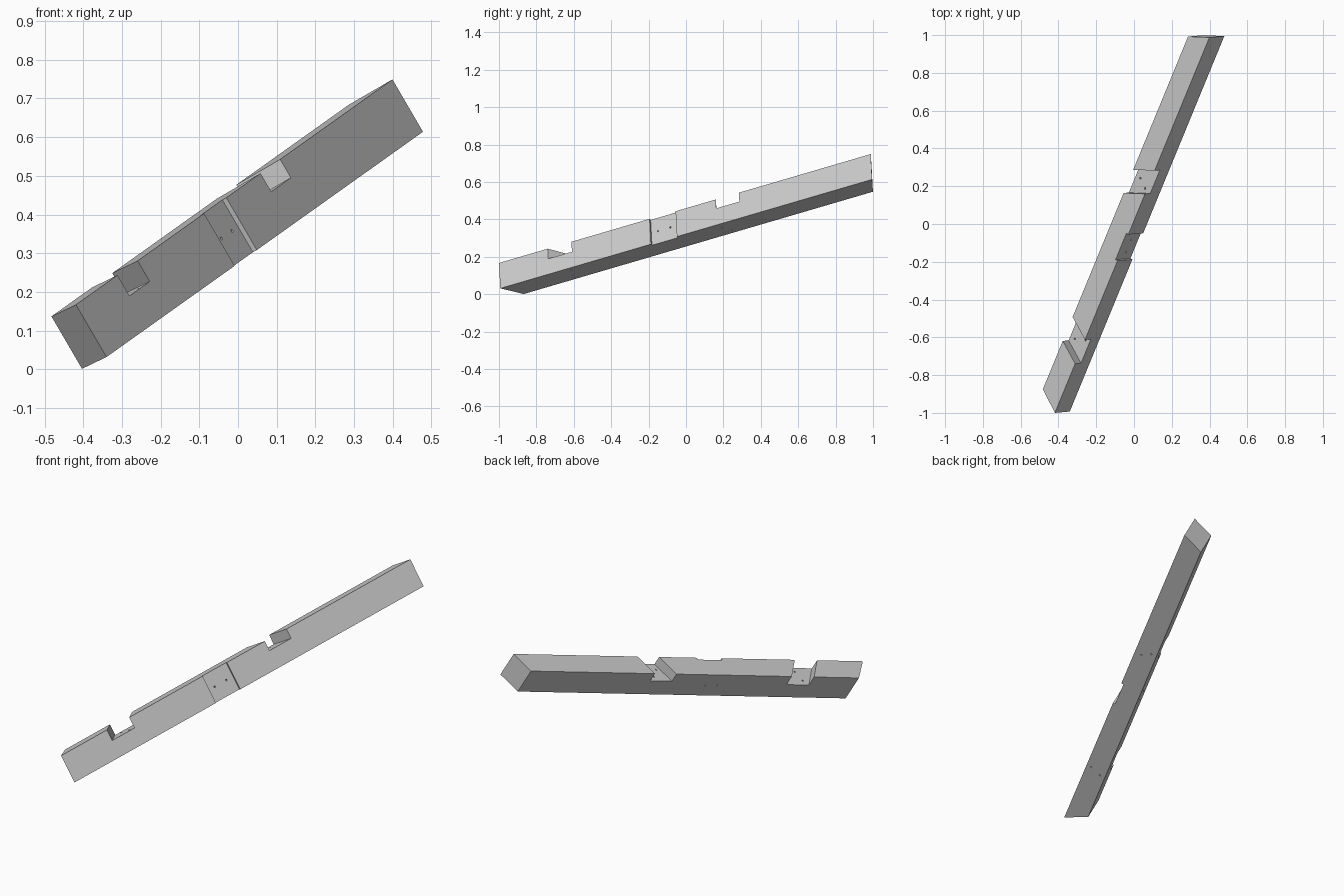
import bpy, bmesh, math
from mathutils import Matrix, Vector

if "Cube" in bpy.data.objects:
    bpy.data.objects.remove(bpy.data.objects["Cube"], do_unlink=True)

LENGTH, THICK, HEIGHT = 2.227, 0.119, 0.157
LOW_SKEW, HIGH_SKEW = 0.68, -0.46      # slant of the cuts across the thickness
E = 0.03                               # cutter overshoot

timber = bpy.data.materials.new("plain_grey")
timber.use_nodes = True
grey = (0.6, 0.6, 0.6, 1)
timber.diffuse_color = grey
timber.node_tree.nodes["Principled BSDF"].inputs["Base Color"].default_value = grey


def make_object(name, bm):
    bmesh.ops.recalc_face_normals(bm, faces=bm.faces)
    mesh = bpy.data.meshes.new(name)
    bm.to_mesh(mesh)
    bm.free()
    mesh.materials.append(timber)
    ob = bpy.data.objects.new(name, mesh)
    bpy.context.collection.objects.link(ob)
    return ob


def slanted_block(name, x, y, z, skew=(0, 0)):
    """Box from ranges; each x end slides along with y by its skew."""
    bm = bmesh.new()
    bmesh.ops.create_cube(bm, size=1)
    for v in bm.verts:
        i, j, k = (int(c > 0) for c in v.co)
        v.co = (x[i] + skew[i] * y[j], y[j], z[k])
    return make_object(name, bm)


def drill(name, centre, axis):
    bm = bmesh.new()
    turn = Matrix.Rotation(math.pi / 2, 4, 'X') if axis == 'Y' else Matrix()
    bmesh.ops.create_cone(bm, cap_ends=True, segments=16, radius1=0.0045, radius2=0.0045,
                          depth=0.5, matrix=Matrix.Translation(centre) @ turn)
    return make_object(name, bm)


# Beam with slanted ends, lying along local x with its top at z = 0
beam = slanted_block("beam", (0, LENGTH), (0, THICK), (-HEIGHT, 0), (LOW_SKEW, HIGH_SKEW))

# Two slanted notches in the top and a shallow housing across the front
across = (-E, THICK + E)
cutters = [
    slanted_block("low_notch", (0.292, 0.434), across, (-0.062, E), (0.63, 0.63)),
    slanted_block("high_notch", (1.299, 1.437), across, (-0.055, E), (HIGH_SKEW, HIGH_SKEW)),
    slanted_block("front_housing", (0.902, 1.058), (-E, 0.013), (-HEIGHT - E, E)),
]

# Peg holes: through the notch floors and through the housing
for x, y in ((0.391, 0.089), (0.414, 0.027), (1.345, 0.089), (1.308, 0.04)):
    cutters.append(drill("notch_peg_hole", (x, y, 0), 'Z'))
for x in (0.942, 1.016):
    cutters.append(drill("housing_peg_hole", (x, 0, -0.081), 'Y'))

for cutter in cutters:
    cutter.hide_render = True
    mod = beam.modifiers.new(cutter.name, 'BOOLEAN')
    mod.operation, mod.solver, mod.object = 'DIFFERENCE', 'EXACT', cutter

# Bake the cuts, then drop the cutters
bpy.context.view_layer.update()
cut = bpy.data.meshes.new_from_object(beam.evaluated_get(bpy.context.evaluated_depsgraph_get()))
beam.modifiers.clear()
beam.data = cut
for cutter in cutters:
    bpy.data.objects.remove(cutter, do_unlink=True)
cut.materials.clear()
cut.materials.append(timber)
for p in cut.polygons:
    p.material_index = 0

# Tilt the beam into its sloping position
along = Vector((0.3674, 0.8926, 0.2615)).normalized()
side = Vector((-0.782, 0.45, -0.433))
side = (side - along * side.dot(along)).normalized()
frame = Matrix((along, side, along.cross(side))).transposed().to_4x4()
beam.matrix_world = Matrix.Translation((-0.419, -1.0, 0.167)) @ frame
